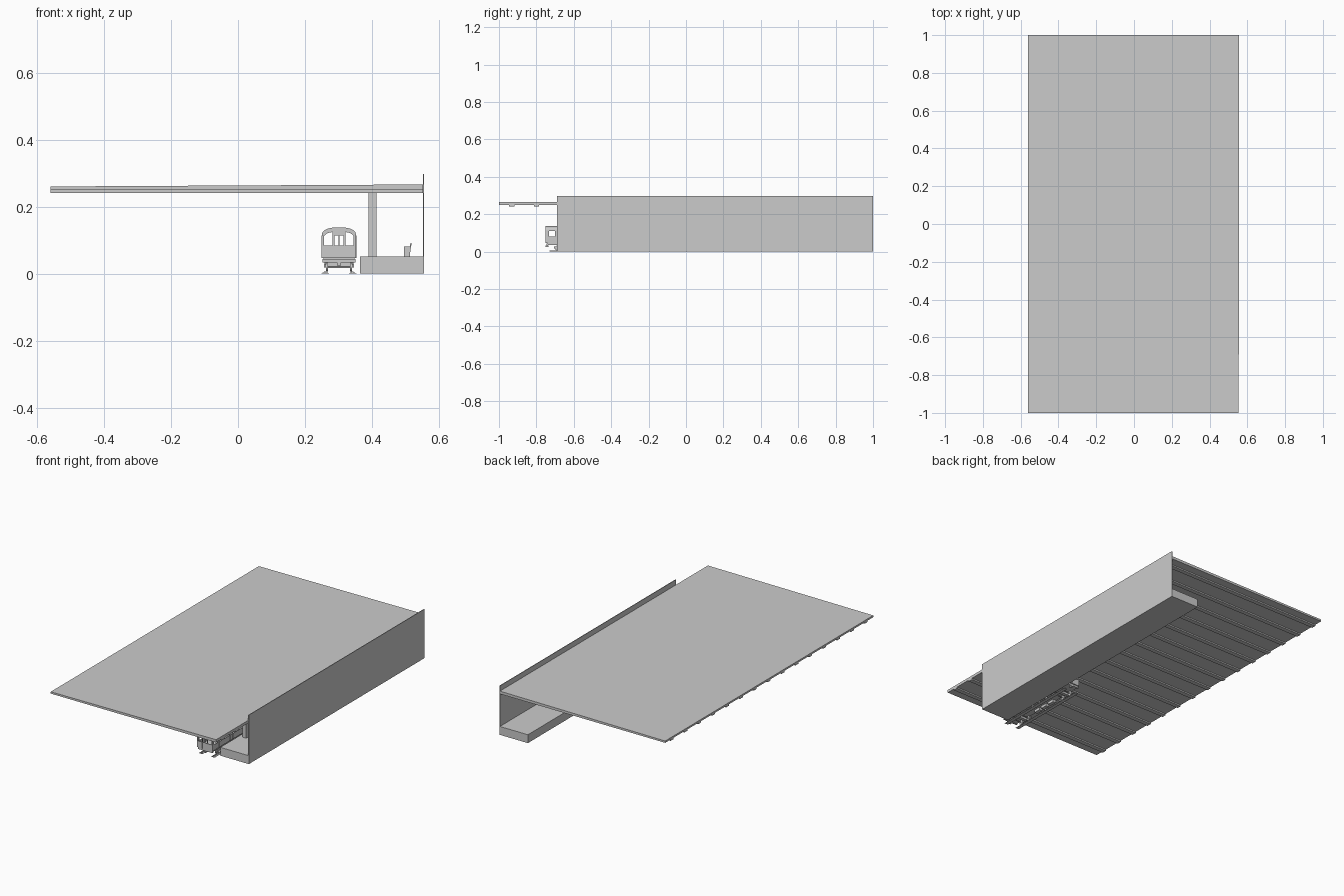
import bpy, bmesh, math
from mathutils import Matrix, Vector

if "Cube" in bpy.data.objects:
    bpy.data.objects.remove(bpy.data.objects["Cube"])

TX, TY = 0.3015, -0.47          # train centre
HALF_W, HALF_L = 0.0515, 0.28   # train half width / half length


def finish(name, bm):
    bmesh.ops.recalc_face_normals(bm, faces=bm.faces[:])
    me = bpy.data.meshes.new(name)
    bm.to_mesh(me)
    bm.free()
    ob = bpy.data.objects.new(name, me)
    bpy.context.collection.objects.link(ob)
    return ob


def boxes(name, items):
    """One object from boxes given as (x0, x1, y0, y1, z0, z1)."""
    bm = bmesh.new()
    for x0, x1, y0, y1, z0, z1 in items:
        m = Matrix.LocRotScale(Vector(((x0 + x1) / 2, (y0 + y1) / 2, (z0 + z1) / 2)),
                               None, Vector((x1 - x0, y1 - y0, z1 - z0)))
        bmesh.ops.create_cube(bm, size=1, matrix=m)
    return finish(name, bm)


def extrude_y(name, profiles, y0, y1):
    """Extrude (x, z) outlines along y."""
    bm = bmesh.new()
    for prof in profiles:
        f = bm.faces.new([bm.verts.new((x, y0, z)) for x, z in prof])
        r = bmesh.ops.extrude_face_region(bm, geom=[f])
        vs = [g for g in r['geom'] if isinstance(g, bmesh.types.BMVert)]
        bmesh.ops.translate(bm, verts=vs, vec=(0, y1 - y0, 0))
    return finish(name, bm)


def cut(ob, cutter):
    mod = ob.modifiers.new('cut', 'BOOLEAN')
    mod.operation, mod.solver, mod.object = 'DIFFERENCE', 'EXACT', cutter
    bpy.context.view_layer.objects.active = ob
    bpy.ops.object.modifier_apply(modifier=mod.name)
    bpy.data.objects.remove(cutter)


def smooth(ob):
    bpy.ops.object.select_all(action='DESELECT')
    ob.select_set(True)
    bpy.context.view_layer.objects.active = ob
    bpy.ops.object.shade_smooth_by_angle(angle=math.radians(30))


def arch(inset, z0):
    """Carriage cross-section: straight sides, rounded roof."""
    w, top, side = HALF_W - inset, 0.138 - inset, 0.112
    pts = [(TX - w, z0), (TX + w, z0)]
    for i in range(17):
        a = math.pi * i / 16
        c, s = math.cos(a), math.sin(a)
        pts.append((TX + w * math.copysign(abs(c) ** 0.8, c), side + (top - side) * s ** 0.8))
    return pts


# Station roof: slab rising slightly to the wall, with cross beams
extrude_y('roof_slab', [[(-0.56, 0.249), (0.553, 0.249), (0.553, 0.266), (-0.56, 0.26)]], -1, 1)
boxes('roof_beams', [(-0.56, 0.553, y - 0.014, y + 0.014, 0.241, 0.25)
                     for y in [-0.932 + 0.1333 * i for i in range(15)]])

# Platform and back wall
boxes('platform', [(0.364, 0.553, -0.69, 1, 0, 0.051)])
boxes('back_wall', [(0.552, 0.556, -0.69, 1, 0, 0.298)])

# Columns carrying the roof
boxes('columns', [(0.39, 0.413, y - 0.0115, y + 0.0115, 0.05, 0.242)
                  for y in (-0.5, -0.15, 0.2, 0.55)])

# Benches: end panels, seat and leaning back
for n, y in enumerate((-0.35, 0.05, 0.4)):
    boxes(f'bench_{n}_seat', [(0.495, 0.515, y - 0.04, y + 0.04, 0.064, 0.07)] +
          [(0.495, 0.514, e - 0.002, e + 0.002, 0.05, 0.081) for e in (y - 0.04, y + 0.04)])
    extrude_y(f'bench_{n}_back', [[(0.51, 0.066), (0.514, 0.066), (0.519, 0.092), (0.515, 0.092)]],
              y - 0.04, y + 0.04)

# Carriage shell, hollowed and cut with windows
body = extrude_y('carriage_body', [arch(0, 0.046)], TY - HALF_L, TY + HALF_L)
cut(body, extrude_y('hollow', [arch(0.003, 0.05)], TY - HALF_L + 0.004, TY + HALF_L - 0.004))
windows = [(0, 0.034)]
for s in (-1, 1):
    windows += [(s * o, h) for o, h in ((0.073, 0.008), (0.097, 0.008), (0.15, 0.028),
                                        (0.203, 0.008), (0.247, 0.016))]
cut(body, boxes('side_cut', [(0.2, 0.4, TY + o - h, TY + o + h, 0.08, 0.111) for o, h in windows]))
end_cuts = []
for s in (-1, 1):
    end_cuts.append([(TX + s * x, z) for x, z in
                     ((0.0195, 0.084), (0.044, 0.084), (0.044, 0.113), (0.034, 0.121), (0.0195, 0.124))])
    end_cuts.append([(TX + s * x, z) for x, z in
                     ((0.0015, 0.084), (0.014, 0.084), (0.014, 0.113), (0.0015, 0.113))])
cut(body, extrude_y('end_cut', end_cuts, -0.8, -0.1))
smooth(body)

# Raised trim framing the doors at the ends and sides
trim = []
for s in (-1, 1):
    ye = TY + s * HALF_L
    for x in (-0.017, 0, 0.017):
        trim.append((TX + x - 0.001, TX + x + 0.001, ye - 0.0015, ye + 0.0015, 0.046, 0.122))
    trim.append((TX - 0.018, TX + 0.018, ye - 0.0015, ye + 0.0015, 0.12, 0.123))
    xs = TX + s * HALF_W
    for m in (-1, 1):
        for o in (0.062, 0.085, 0.108, 0.192, 0.214):
            y = TY + m * o
            trim.append((xs - 0.001, xs + 0.001, y - 0.001, y + 0.001, 0.047, 0.113))
boxes('door_trim', trim)

# Longitudinal seats inside the carriage
boxes('carriage_seats', [(TX + min(s * 0.03, s * 0.048), TX + max(s * 0.03, s * 0.048),
                          TY + o - 0.028, TY + o + 0.028, 0.05, 0.065)
                         for s in (-1, 1) for o in (-0.15, 0, 0.15)])

# Underframe, end beams and equipment boxes
under = [(TX - 0.046, TX + 0.046, TY - 0.27, TY + 0.27, 0.036, 0.046)]
for s in (-1, 1):
    y = TY + s * 0.272
    under.append((TX - 0.049, TX + 0.049, y - 0.004, y + 0.004, 0.033, 0.044))
    under.append((TX - 0.006, TX + 0.006, y - 0.008, y + 0.008, 0.024, 0.034))
    for o in (-0.06, 0.0, 0.06):
        xc = TX + s * 0.032
        under.append((xc - 0.011, xc + 0.011, TY + o - 0.022, TY + o + 0.022, 0.02, 0.037))
boxes('underframe', under)

# Bogies: frames plus wheelsets
frames, axles = [], []
for b in (-1, 1):
    yb = TY + b * 0.185
    frames.append((TX - 0.04, TX + 0.04, yb - 0.01, yb + 0.01, 0.02, 0.037))
    for s in (-1, 1):
        xc = TX + s * 0.042
        frames.append((xc - 0.003, xc + 0.003, yb - 0.05, yb + 0.05, 0.018, 0.027))
    axles += [yb - 0.032, yb + 0.032]
boxes('bogie_frames', frames)
bm = bmesh.new()
turn = Matrix.Rotation(math.pi / 2, 4, 'Y')
for y in axles:
    for x, r, d in ((-0.036, 0.0135, 0.006), (0.036, 0.0135, 0.006), (0, 0.003, 0.076)):
        bmesh.ops.create_cone(bm, cap_ends=True, segments=20, radius1=r, radius2=r, depth=d,
                              matrix=Matrix.Translation((TX + x, y, 0.0195)) @ turn)
smooth(finish('wheelsets', bm))

# Running rails: wide foot, web and head
rail = [(-0.011, 0), (0.011, 0), (0.011, 0.002), (0.003, 0.003), (0.003, 0.006),
        (-0.003, 0.006), (-0.003, 0.003), (-0.011, 0.002)]
extrude_y('rails', [[(TX + s * 0.041 + x, z) for x, z in rail] for s in (-1, 1)], -0.73, -0.2)
